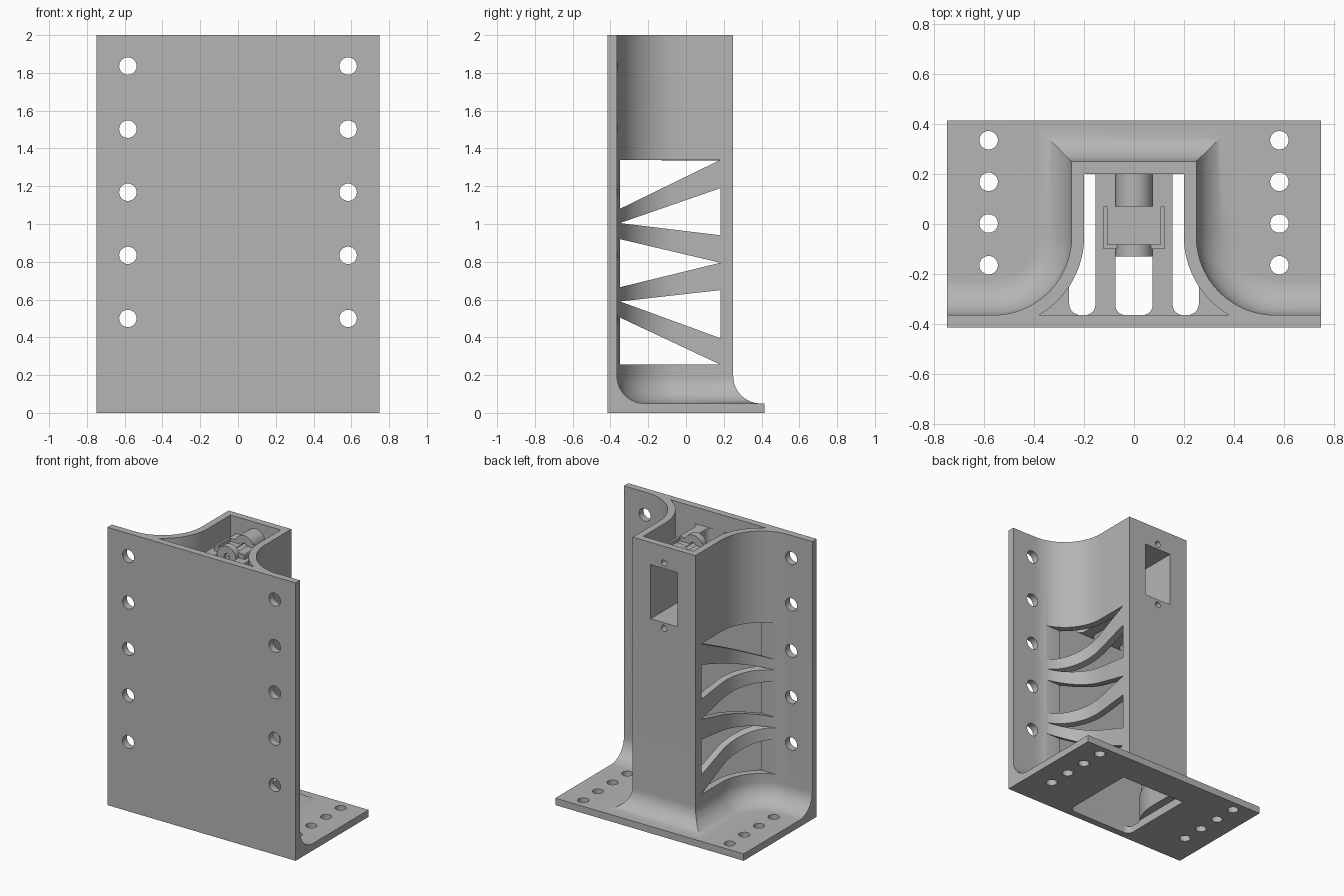
import bpy, bmesh
from math import sin, cos, pi, sqrt, asin, radians
from mathutils import Matrix

cube = bpy.data.objects.get("Cube")
if cube:
    bpy.data.objects.remove(cube, do_unlink=True)

grey = bpy.data.materials.new("plain_grey")
grey.use_nodes = True
grey.diffuse_color = (0.46, 0.46, 0.46, 1)
grey.node_tree.nodes["Principled BSDF"].inputs["Base Color"].default_value = (0.46, 0.46, 0.46, 1)

W, D, T = 0.75, 0.415, 0.05      # half width, half depth, plate thickness
COL = 0.25                       # column half width and back position
ARC_Y, FRONT = -0.05, -0.365     # start of the flare, inner face of front plate
R = ARC_Y - FRONT                # flare radius
ARC_X = COL + R
FILLET = 0.145
WIN_X, WIN_LOW, WIN_HIGH = 0.107, 1.45, 1.84
SCREW_Z = (1.41, 1.88)


def finish(name, bm):
    bmesh.ops.recalc_face_normals(bm, faces=bm.faces)
    mesh = bpy.data.meshes.new(name)
    bm.to_mesh(mesh)
    bm.free()
    mesh.materials.append(grey)
    obj = bpy.data.objects.new(name, mesh)
    bpy.context.collection.objects.link(obj)
    return obj


def loft(bm, rings):
    rows = [[bm.verts.new(p) for p in ring] for ring in rings]
    n = len(rows[0])
    for a, b in zip(rows, rows[1:]):
        for i in range(n):
            j = (i + 1) % n
            bm.faces.new((a[i], a[j], b[j], b[i]))
    bm.faces.new(rows[0][::-1])
    bm.faces.new(rows[-1])


def prism(bm, outline, z0, z1):
    loft(bm, [[(x, y, z) for x, y in outline] for z in (z0, z1)])


def box(bm, x0, x1, y0, y1, z0, z1):
    prism(bm, [(x0, y0), (x1, y0), (x1, y1), (x0, y1)], z0, z1)


def rod(bm, radius, x, y, z, length, along_y=True):
    m = Matrix.Translation((x, y, z))
    if along_y:
        m = m @ Matrix.Rotation(pi / 2, 4, "X")
    bmesh.ops.create_cone(bm, cap_ends=True, segments=40, radius1=radius,
                          radius2=radius, depth=length, matrix=m)


def boolean(target, bm, operation="DIFFERENCE"):
    tool = finish("cutter", bm)
    tool.hide_render = True
    mod = target.modifiers.new("cut", "BOOLEAN")
    mod.operation, mod.solver, mod.object = operation, "EXACT", tool
    bpy.ops.object.select_all(action="DESELECT")
    bpy.context.view_layer.objects.active = target
    target.select_set(True)
    bpy.ops.object.modifier_apply(modifier=mod.name)
    bpy.data.objects.remove(tool, do_unlink=True)


def smooth(obj):
    bpy.ops.object.select_all(action="DESELECT")
    bpy.context.view_layer.objects.active = obj
    obj.select_set(True)
    bpy.ops.object.shade_smooth_by_angle(angle=radians(25))


def mirrored(half):
    return half + [(-x, y) for x, y in reversed(half)]


def flare(radius, sweep, steps=28):
    return [(ARC_X - radius * cos(sweep * i / steps),
             ARC_Y - radius * sin(sweep * i / steps)) for i in range(steps, -1, -1)]


def outer_ring(d, z):
    half = [(W, -D), (W, FRONT + d)] + flare(R - d, pi / 2) + [(COL + d, COL + d)]
    return [(x, y, z) for x, y in mirrored(half)]


# Front plate and flared column, with a concave fillet above the base
bm = bmesh.new()
rings = [outer_ring(FILLET, 0.02)]
for i in range(15):
    a = pi / 2 * i / 14
    rings.append(outer_ring(FILLET * (1 - sin(a)), T + FILLET * (1 - cos(a))))
rings.append(outer_ring(0, 2))
loft(bm, rings)
bracket = finish("bracket_body", bm)

# Base plate
bm = bmesh.new()
box(bm, -W, W, -D, D, 0, T)
boolean(bracket, bm, "UNION")

# Hollow inside of the column
bm = bmesh.new()
inner = R + T
prism(bm, mirrored(flare(inner, asin(R / inner)) + [(COL - T, COL - T)]), T, 2.2)
boolean(bracket, bm)

# Opening under the column, rounded at the front
bm = bmesh.new()
c, hw = 0.045, 0.26
half = [(hw - c + c * sin(a), FRONT + c - c * cos(a))
        for a in (pi / 2 * i / 8 for i in range(9))]
prism(bm, mirrored(half + [(hw, COL - T)]), -0.1, T + 0.01)
boolean(bracket, bm)

# Triangular truss windows through both sides
near, far = -0.35, 0.183
triangles = [((near, 1.08), (near, 1.34), (far, 1.34)),
             ((near, 1.005), (far, 1.19), (far, 0.94)),
             ((near, 0.92), (near, 0.665), (far, 0.795)),
             ((near, 0.59), (far, 0.65), (far, 0.395)),
             ((near, 0.505), (near, 0.255), (far, 0.255))]
bm = bmesh.new()
for tri in triangles:
    loft(bm, [[(x, y, z) for y, z in tri] for x in (-1, 1)])
boolean(bracket, bm)

# Mounting holes in the front plate and base
bm = bmesh.new()
for x in (-0.583, 0.583):
    for i in range(5):
        rod(bm, 0.046, x, -0.39, 0.5 + i * 0.334, 0.2)
    for i in range(4):
        rod(bm, 0.037, x, -0.165 + i * 0.167, 0.02, 0.5, False)
boolean(bracket, bm)

# Rear window and its screw holes
bm = bmesh.new()
box(bm, -WIN_X, WIN_X, 0.15, 0.3, WIN_LOW, WIN_HIGH)
for z in SCREW_Z:
    rod(bm, 0.022, 0, 0.22, z, 0.2)
boolean(bracket, bm)
smooth(bracket)

# Inner housing: two arms with filleted feet joined around a channel
bm = bmesh.new()
f = 0.04
arm_out, arm_in, end = 0.155, 0.075, -0.12
steps = [pi / 2 * i / 6 for i in range(7)]
half = [(arm_in - f + f * sin(a), FRONT + f - f * cos(a)) for a in steps]
feet = [(arm_out + f - f * cos(a), FRONT + f - f * sin(a)) for a in reversed(steps)]
outline = mirrored([(arm_in, end)] + half[::-1] + feet + [(arm_out, COL - T)])
prism(bm, outline, 1.4, 1.88)
housing = finish("inner_housing", bm)
bm = bmesh.new()
box(bm, -WIN_X, WIN_X, -0.2, 0.4, WIN_LOW, WIN_HIGH)
boolean(housing, bm)

# Screw bosses with nut trays, above and below the channel
for name, z, side in (("lower", SCREW_Z[0], -1), ("upper", SCREW_Z[1], 1)):
    bm = bmesh.new()
    rod(bm, 0.075, 0, 0.035, z, 0.33)
    boss = finish(name + "_screw_boss", bm)
    if side > 0:
        bm = bmesh.new()
        box(bm, -0.123, 0.123, -0.1, 0.07, 1.845, 1.91)
        boolean(boss, bm, "UNION")
        bm = bmesh.new()
        box(bm, -WIN_X, WIN_X, -0.082, 0.0695, 1.885, 2.1)
        boolean(boss, bm)
    # clear the channel and drill the screw hole
    bm = bmesh.new()
    box(bm, -0.2, 0.2, -0.3, 0.4, WIN_LOW, WIN_HIGH)
    boolean(boss, bm)
    bm = bmesh.new()
    rod(bm, 0.022, 0, 0, z, 0.6)
    boolean(boss, bm)
    smooth(boss)
